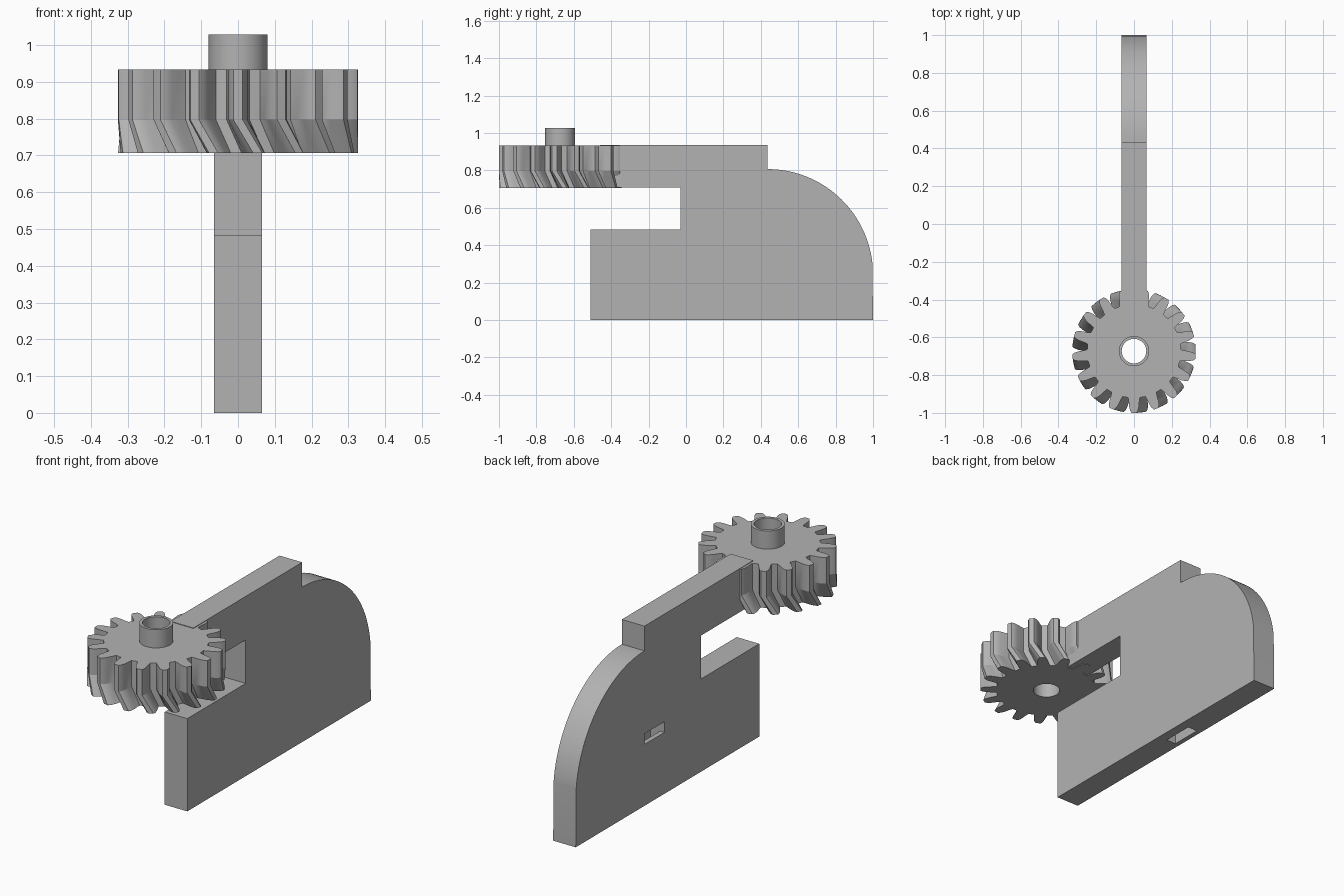
import bpy
import bmesh
from math import sin, cos, pi, radians

if "Cube" in bpy.data.objects:
    bpy.data.objects.remove(bpy.data.objects["Cube"])

grey = bpy.data.materials.new("light grey")
grey.use_nodes = True
grey.diffuse_color = (0.45, 0.45, 0.45, 1)
grey.node_tree.nodes["Principled BSDF"].inputs["Base Color"].default_value = grey.diffuse_color

GEAR_Y = -0.673
TEETH = 17
HALF = 0.065  # half thickness of the plate


def make_object(name, bm):
    bmesh.ops.recalc_face_normals(bm, faces=bm.faces)
    mesh = bpy.data.meshes.new(name)
    bm.to_mesh(mesh)
    bm.free()
    mesh.materials.append(grey)
    obj = bpy.data.objects.new(name, mesh)
    bpy.context.collection.objects.link(obj)
    return obj


def loft(name, rings):
    """Skin equal rings of points and cap both ends."""
    bm = bmesh.new()
    loops = [[bm.verts.new(p) for p in ring] for ring in rings]
    for a, b in zip(loops, loops[1:]):
        for i in range(len(a)):
            j = (i + 1) % len(a)
            bm.faces.new((a[i], a[j], b[j], b[i]))
    bm.faces.new(loops[0])
    bm.faces.new(loops[-1])
    return make_object(name, bm)


def cylinder(name, radius, z0, z1, sides=48):
    turn = [2 * pi * i / sides for i in range(sides)]
    return loft(name, [[(radius * cos(t), GEAR_Y + radius * sin(t), z) for t in turn]
                       for z in (z0, z1)])


def box(name, x, y, z):
    return loft(name, [[(x[0], y[0], h), (x[1], y[0], h), (x[1], y[1], h), (x[0], y[1], h)]
                       for h in z])


def cut(obj, cutter):
    """Subtract the cutter, then remove it."""
    mod = obj.modifiers.new("cut", 'BOOLEAN')
    mod.operation = 'DIFFERENCE'
    mod.solver = 'EXACT'
    mod.object = cutter
    bpy.context.view_layer.objects.active = obj
    bpy.ops.object.modifier_apply(modifier=mod.name)
    bpy.data.objects.remove(cutter)


def smooth(obj):
    bpy.ops.object.select_all(action='DESELECT')
    obj.select_set(True)
    bpy.context.view_layer.objects.active = obj
    bpy.ops.object.shade_smooth_by_angle(angle=radians(25))


# Plate: base with a rounded back, a notch in front and an arm reaching the gear
arc = [(0.435 + 0.565 * cos(t), 0.242 + 0.565 * sin(t))
       for t in (radians(6.5 + 83.5 * i / 32) for i in range(33))]
outline = [(-0.51, 0), (1, 0)] + arc + [
    (0.435, 0.936), (-0.46, 0.936), (-0.46, 0.709), (-0.03, 0.709), (-0.03, 0.483), (-0.51, 0.483)]
plate = loft("plate_with_arm", [[(x, y, z) for y, z in outline] for x in (-HALF, HALF)])

# Bent channel from the underside to the right face
cut(plate, box("underside_slot", (-0.04, 0.015), (0.27, 0.435), (-0.1, 0.375)))
cut(plate, box("side_slot", (-0.2, 0.015), (0.27, 0.435), (0.32, 0.375)))
smooth(plate)

# Gear: teeth stand straight above and lean round below
tooth = [(0.248, 7.2), (0.268, 6.0), (0.295, 5.0), (0.315, 3.8), (0.327, 2.2)]
side = [(r, -a) for r, a in tooth] + [(r, a) for r, a in reversed(tooth)]


def gear_ring(z, twist):
    return [(r * cos(t), GEAR_Y + r * sin(t), z)
            for k in range(TEETH) for r, a in side
            for t in [radians(-90 + 360 * k / TEETH + a + twist)]]


gear = loft("gear", [gear_ring(0.706, 9.5), gear_ring(0.797, 0), gear_ring(0.933, 0)])
hub = cylinder("gear_hub", 0.08, 0.9, 1.028)
for part in (gear, hub):
    cut(part, cylinder("bore", 0.065, 0.5, 1.2))
    smooth(part)
